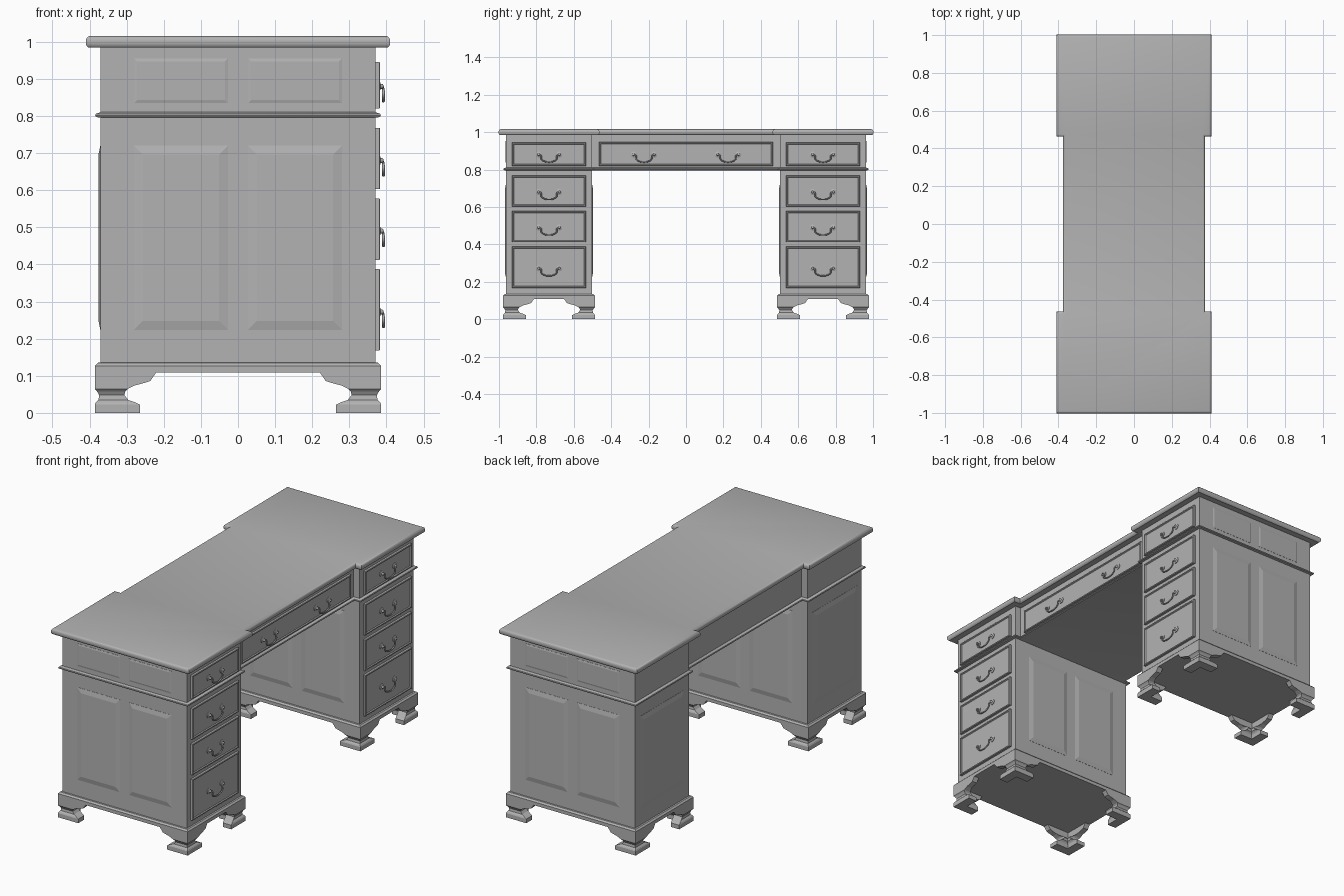
import bpy, bmesh, math

if "Cube" in bpy.data.objects:
    bpy.data.objects.remove(bpy.data.objects["Cube"], do_unlink=True)

grey = bpy.data.materials.new("plain_grey")
grey.use_nodes = True
grey.diffuse_color = (0.45, 0.45, 0.45, 1)
grey.node_tree.nodes["Principled BSDF"].inputs["Base Color"].default_value = grey.diffuse_color


def place(name, mesh, location=(0, 0, 0)):
    ob = bpy.data.objects.new(name, mesh)
    ob.location = location
    bpy.context.collection.objects.link(ob)
    return ob


def loft_mesh(name, rings):
    """Skin a stack of equal-sized rings and cap both ends."""
    bm = bmesh.new()
    loops = [[bm.verts.new(p) for p in ring] for ring in rings]
    n = len(loops[0])
    for low, high in zip(loops, loops[1:]):
        for i in range(n):
            j = (i + 1) % n
            bm.faces.new((low[i], low[j], high[j], high[i]))
    bm.faces.new(loops[0][::-1])
    bm.faces.new(loops[-1])
    bmesh.ops.recalc_face_normals(bm, faces=bm.faces)
    mesh = bpy.data.meshes.new(name)
    bm.to_mesh(mesh)
    bm.free()
    mesh.materials.append(grey)
    return mesh


def smooth(ob, angle=35):
    bpy.ops.object.select_all(action='DESELECT')
    ob.select_set(True)
    bpy.context.view_layer.objects.active = ob
    bpy.ops.object.shade_smooth_by_angle(angle=math.radians(angle))


def loft(name, rings):
    return place(name, loft_mesh(name, rings))


# Shared dimensions: pedestal half width, recessed centre half width, length
WIDE, NARROW, END, INNER = 0.37, 0.335, 0.962, 0.503
MID = (END + INNER) / 2
PLINTH = 0.016


def desk_plan(z, off):
    """Stepped outline of the whole desk, grown by off."""
    a, b, e, s = WIDE + off, NARROW + off, END + off, INNER - off
    half = [(a, -e), (a, -s), (b, -s), (b, s), (a, s), (a, e)]
    return [(x, y, z) for x, y in half + [(-x, -y) for x, y in half]]


def pedestal_plan(z, off, side):
    a, b = WIDE + off, (END - INNER) / 2 + off
    return [(x, side * MID + y, z) for x, y in ((-a, -b), (a, -b), (a, b), (-a, b))]


def face_piece(name, axis, sign, base, u, v, steps):
    """Rectangular moulded piece on an upright face; steps are (inset, height)."""
    rings = []
    for inset, h in steps:
        d = sign * (base + h)
        corners = ((u[0] + inset, v[0] + inset), (u[1] - inset, v[0] + inset),
                   (u[1] - inset, v[1] - inset), (u[0] + inset, v[1] - inset))
        rings.append([(d, p, q) if axis == "x" else (p, d, q) for p, q in corners])
    return loft(name, rings)


FIELDED = ((0, -0.002), (0, 0.001), (0.024, 0.006))
SHALLOW = ((0, -0.002), (0, 0.001), (0.008, 0.003))
BEADED = ((0, -0.004), (0, 0.011), (0.002, 0.013), (0.007, 0.013), (0.010, 0.008))

# Desk top with a rounded edge
top_edge = [(0.984, 0.032), (0.988, 0.037), (0.994, 0.040), (1.004, 0.040),
            (1.010, 0.038), (1.014, 0.034), (1.016, 0.028)]
smooth(loft("desk_top", [desk_plan(z, o) for z, o in top_edge]))

# Frieze with its bead moulding
frieze = [(0.796, 0.006), (0.798, 0.013), (0.802, 0.015), (0.806, 0.013),
          (0.809, 0.004), (0.811, 0), (0.986, 0)]
smooth(loft("frieze_and_bead", [desk_plan(z, o) for z, o in frieze]))

# Handle meshes, shared by every drawer
POST = 0.055


def rosette_mesh():
    outline = [(0.006, 0.016), (0.011, 0.016), (0.013, 0.012), (0.014, 0.007),
               (0.020, 0.006), (0.022, 0.003)]
    turns = [2 * math.pi * i / 16 for i in range(16)]
    return loft_mesh("rosette", [[(x, r * math.cos(t), r * math.sin(t)) for t in turns]
                                 for x, r in outline])


def bail_mesh():
    half = [(0.016, POST, 0), (0.021, 0.042, -0.006), (0.022, 0.041, -0.024),
            (0.022, 0.024, -0.036)]
    path = half + [(0.022, 0, -0.040)] + [(x, -y, z) for x, y, z in half[::-1]]
    curve = bpy.data.curves.new("bail", 'CURVE')
    curve.dimensions = '3D'
    curve.bevel_depth = 0.0038
    curve.bevel_resolution = 2
    curve.use_fill_caps = True
    spline = curve.splines.new('BEZIER')
    spline.bezier_points.add(len(path) - 1)
    spline.resolution_u = 6
    for point, co in zip(spline.bezier_points, path):
        point.co = co
        point.handle_left_type = point.handle_right_type = 'AUTO'
    helper = place("bail_curve", curve)
    bpy.context.view_layer.update()
    mesh = bpy.data.meshes.new_from_object(
        helper.evaluated_get(bpy.context.evaluated_depsgraph_get()))
    bpy.data.objects.remove(helper, do_unlink=True)
    mesh.materials.clear()
    mesh.materials.append(grey)
    return mesh


rosette, bail = rosette_mesh(), bail_mesh()


def handle(x, y, z):
    parts = [place("handle_bail", bail, (x, y, z))]
    parts += [place("handle_rosette", rosette, (x, y + d, z)) for d in (-POST, POST)]
    for part in parts:
        smooth(part, 50)


# Wide centre drawer with two handles
face_piece("centre_drawer", "x", 1, NARROW, (-0.465, 0.465), (0.82, 0.947), BEADED)
for y in (-0.225, 0.225):
    handle(NARROW, y, 0.88)

# Pedestal drawers: bottom, top, handle height
DRAWERS = [(0.168, 0.388, 0.272), (0.412, 0.578, 0.49),
           (0.603, 0.768, 0.68), (0.82, 0.945, 0.88)]
# Bracket foot sections: height, outer inset, arm length, arm thickness
FOOT = [(0, 0, 0.122, 0.05), (0.022, 0, 0.122, 0.05), (0.028, 0.003, 0.11, 0.05),
        (0.035, 0.010, 0.09, 0.05), (0.048, 0.012, 0.08, 0.05),
        (0.058, 0.006, 0.082, 0.05), (0.064, 0, 0.088, 0.04),
        (0.074, 0, 0.108, 0.03), (0.081, 0, 0.135, 0.03),
        (0.086, 0, 0.15, 0.03), (0.098, 0, 0.158, 0.03), (0.112, 0, 0.168, 0.03)]

for side, label in ((-1, "front"), (1, "rear")):
    # Carcass and plinth
    loft(label + "_pedestal", [pedestal_plan(z, 0, side) for z in (0.12, 0.80)])
    loft(label + "_plinth", [pedestal_plan(z, o, side) for z, o in
                             ((0.109, PLINTH), (0.127, PLINTH), (0.135, 0.008), (0.136, 0))])

    # Mitred bracket feet at the four corners
    for sx in (-1, 1):
        for sy in (-1, 1):
            cx = sx * (WIDE + PLINTH)
            cy = side * MID + sy * ((END - INNER) / 2 + PLINTH)
            rings = []
            for z, o, arm, t in FOOT:
                ell = ((o, o), (arm, o), (arm, o + t), (o + t, o + t), (o + t, arm), (o, arm))
                rings.append([(cx - sx * a, cy - sy * b, z) for a, b in ell])
            loft(label + "_foot", rings)

    # Drawers and handles
    ys = (side * MID - 0.198, side * MID + 0.198)
    for low, high, grip in DRAWERS:
        face_piece(label + "_drawer", "x", 1, WIDE, ys, (low, high), BEADED)
        handle(WIDE, side * MID, grip)

    # Raised panels on the outer end, the kneehole side and the back
    for u in ((-0.28, -0.027), (0.027, 0.28)):
        face_piece(label + "_end_panel", "y", side, END, u, (0.224, 0.72), FIELDED)
        face_piece(label + "_frieze_panel", "y", side, END, u, (0.835, 0.955), SHALLOW)
        face_piece(label + "_kneehole_panel", "y", -side, -INNER, u, (0.224, 0.72), FIELDED)
    face_piece(label + "_back_panel", "x", -1, WIDE, (ys[0] + 0.01, ys[1] - 0.01),
               (0.224, 0.72), FIELDED)
